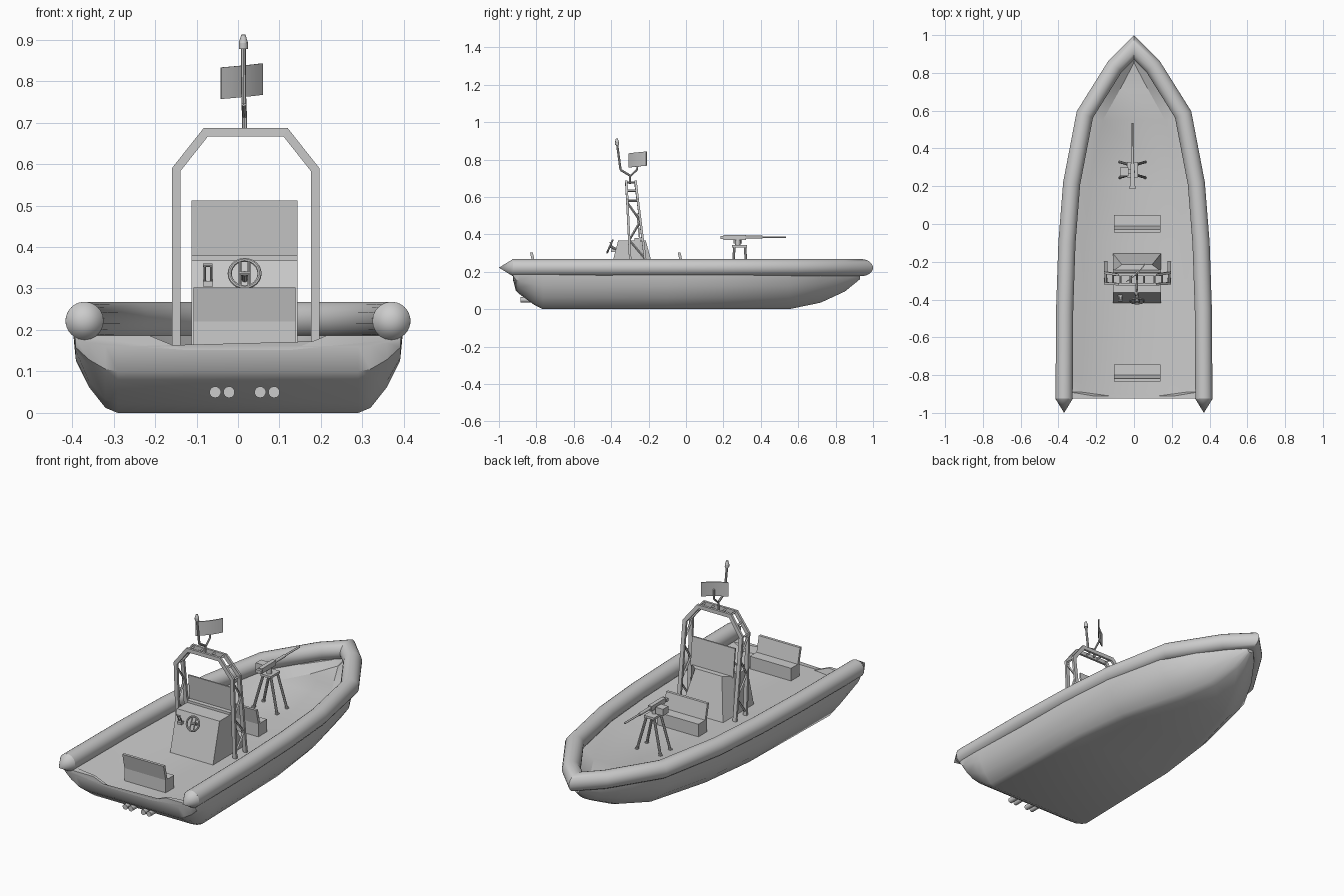
import bpy, bmesh, math
from mathutils import Vector, Matrix

if "Cube" in bpy.data.objects:
    bpy.data.objects.remove(bpy.data.objects["Cube"])

grey = bpy.data.materials.new("plain_grey")
grey.use_nodes = True
GREY = (0.6, 0.6, 0.6, 1)
grey.diffuse_color = GREY
grey.node_tree.nodes["Principled BSDF"].inputs["Base Color"].default_value = GREY

CX = 0.016      # centreline of the fittings
DECK = 0.152
RAIL = 0.187


def finish(name, bm, smooth=None):
    bmesh.ops.remove_doubles(bm, verts=bm.verts, dist=0.0001)
    bmesh.ops.recalc_face_normals(bm, faces=bm.faces)
    me = bpy.data.meshes.new(name)
    bm.to_mesh(me)
    bm.free()
    me.materials.append(grey)
    ob = bpy.data.objects.new(name, me)
    bpy.context.collection.objects.link(ob)
    if smooth:
        bpy.ops.object.select_all(action='DESELECT')
        ob.select_set(True)
        bpy.context.view_layer.objects.active = ob
        bpy.ops.object.shade_smooth_by_angle(angle=math.radians(smooth))
    return ob


def loft(bm, rings, caps=True):
    rows = [[bm.verts.new(p) for p in ring] for ring in rings]
    n = len(rows[0])
    for a, b in zip(rows, rows[1:]):
        for i in range(n):
            j = (i + 1) % n
            bm.faces.new((a[i], a[j], b[j], b[i]))
    if caps:
        bm.faces.new(rows[0])
        bm.faces.new(rows[-1])


def sweep(bm, path, ref, ru, rv, n):
    """Mitred sweep of an n-sided section; ru lies across ref, rv along it."""
    path = [Vector(p) for p in path]
    ref = Vector(ref)
    rings = []
    for i, p in enumerate(path):
        t0 = (p - path[max(i - 1, 0)]).normalized()
        t1 = (path[min(i + 1, len(path) - 1)] - p).normalized()
        t = (t0 + t1).normalized()
        side = t.cross(ref).normalized()
        c = max(t.dot(t1 if t1.length else t0), 0.3)
        ring = []
        for k in range(n):
            a = 2 * math.pi * (k + 0.5) / n
            ring.append(p + side * (ru * math.cos(a) / c) + ref * (rv * math.sin(a)))
        rings.append(ring)
    loft(bm, rings)


def rod(bm, p, q, r, n=8, r2=None):
    p, q = Vector(p), Vector(q)
    rot = (q - p).to_track_quat('Z', 'Y').to_matrix().to_4x4()
    bmesh.ops.create_cone(bm, cap_ends=True, segments=n, radius1=r,
                          radius2=r if r2 is None else r2, depth=(q - p).length,
                          matrix=Matrix.Translation((p + q) / 2) @ rot)


def rods(name, segs, r, n=8):
    bm = bmesh.new()
    for p, q in segs:
        rod(bm, p, q, r, n)
    return finish(name, bm, 40 if n > 4 else None)


def box(bm, x, y, z):
    m = Matrix.Translation((sum(x) / 2, sum(y) / 2, sum(z) / 2))
    bmesh.ops.create_cube(bm, size=1, matrix=m @ Matrix.Diagonal((x[1] - x[0], y[1] - y[0], z[1] - z[0], 1)))


def extrude_x(bm, profile, x0, x1):
    loft(bm, [[(x, y, z) for y, z in profile] for x in (x0, x1)])


# Hull with recessed deck: y, rail half width, bottom half width, bottom height
stations = [(-.925, .397, .29, .16), (-.91, .397, .29, .1), (-.89, .397, .29, .08),
            (-.81, .397, .29, .022), (-.765, .396, .29, 0), (-.1, .38, .275, 0),
            (.215, .355, .23, 0), (.55, .285, .13, 0), (.72, .19, .06, .035),
            (.85, .095, .02, .095), (.93, .02, .005, .16)]
rings = []
for y, w, b, zb in stations:
    h = RAIL - zb
    half = [(b + fx * (w - b), zb + fz * h) for fx, fz in
            ((0, 0), (.28, .065), (.65, .33), (.95, .67), (1, 1))]
    if y < -.9:     # raised stern lip with a central dip
        half += [(.215, RAIL), (.13, DECK)]
    else:
        half += [(max(w - .06, .004), RAIL), (max(w - .12, .002), min(DECK + max(0, y - .8) * .2, RAIL))]
    rings.append([(x, y, z) for x, z in half] + [(-x, y, z) for x, z in reversed(half)])
bm = bmesh.new()
loft(bm, rings)
finish("hull", bm, 32)

# Inflatable collar, mitred at the bow, with pointed ends
side = [(.37, -.925), (.367, -.45), (.355, -.1), (.33, .215), (.26, .58), (.1, .835)]
path = [(x, y, .222) for x, y in side] + [(0, .935, .222)] + [(-x, y, .222) for x, y in reversed(side)]
bm = bmesh.new()
sweep(bm, path, (0, 0, 1), .046, .046, 20)
for s in (-1, 1):
    rod(bm, (s * .37, -.925, .222), (s * .37, -1, .222), .046, 20, 0)
finish("collar_tube", bm, 35)

# Exhaust pipes under the stern
rods("exhaust_pipes", [((CX + dx, -.885, .05), (CX + dx, -.76, .05))
                       for dx in (-.071, -.0375, .0375, .071)], .014, 14)

# Bench seats with leaning backs
for name, y in (("aft_seat", -.815), ("forward_seat", -.025)):
    bm = bmesh.new()
    box(bm, (CX - .123, CX + .123), (y, y + .072), (DECK - .005, .22))
    extrude_x(bm, [(y, .22), (y + .015, .22), (y - .004, .302), (y - .019, .302)], CX - .123, CX + .123)
    finish(name, bm)

# Helm console with a faceted forward face
W = .128
levels = [[(-W, -.42), (W, -.42), (W, -.24), (W, -.155), (-W, -.155), (-W, -.24)],
          [(-W, -.363), (W, -.363), (W, -.25), (.08, -.215), (-.08, -.215), (-W, -.25)]]
bm = bmesh.new()
loft(bm, [[(CX + x, y, z) for x, y in lv] for lv, z in zip(levels, (DECK - .005, .367))])
finish("console", bm)
bm = bmesh.new()
extrude_x(bm, [(-.25, .36), (-.242, .36), (-.258, .512), (-.266, .512)], CX - W, CX + W)
box(bm, (CX - W, CX + W), (-.275, -.245), (.36, .38))
finish("windscreen", bm)

# Steering wheel
axis = Vector((0, -.08, .035)).normalized()
centre = Vector((CX, -.407, .336))
up = axis.cross(Vector((1, 0, 0))).normalized()
if up.z < 0:
    up = -up
right = Vector((1, 0, 0))
bm = bmesh.new()
rings = []
for i in range(25):
    a = 2 * math.pi * i / 24
    d = right * math.cos(a) + up * math.sin(a)
    rings.append([centre + d * (.036 + .005 * math.cos(b)) + axis * .005 * math.sin(b)
                  for b in (math.pi * k / 4 for k in range(8))])
loft(bm, rings, caps=False)
for s in (-1, 1):
    rod(bm, centre + right * s * .011 - up * .033, centre + right * s * .011 + up * .033, .0035)
rod(bm, centre - right * .012, centre + right * .012, .005)
rod(bm, centre, centre - axis * .06, .007)
finish("steering_wheel", bm, 40)

# Throttle levers beside the wheel
bm = bmesh.new()
box(bm, (-.085, -.06), (-.4, -.37), (.305, .318))
for x in (-.08, -.065):
    rod(bm, (x, -.385, .315), (x, -.405, .355), .003)
rod(bm, (-.084, -.405, .356), (-.061, -.405, .356), .004)
finish("throttle", bm, 40)

# Radar arch: two hoops joined by lattice bars
AX = .0185
front_y = lambda z: -.185 - .125 * z
rear_y = lambda z: -.285 - .05 * z
half = [(.168, DECK - .005), (.168, .586), (.096, .677)]
outline = [(AX + x, z) for x, z in half] + [(AX - x, z) for x, z in reversed(half)]
bm = bmesh.new()
for fy in (front_y, rear_y):
    sweep(bm, [(x, fy(z), z) for x, z in outline], (0, 1, 0), .0145, .009, 4)
finish("arch_hoops", bm)
segs = []
levels = (.17, .27, .37, .47, .57)
for s in (-1, 1):
    x = AX + s * .168
    for i, (a, b) in enumerate(zip(levels, levels[1:])):
        fa, fb = (front_y, rear_y) if i % 2 else (rear_y, front_y)
        segs.append(((x, fa(a), a), (x, fb(b), b)))
    for x, z in ((x, .58), (AX + s * .13, .633), (AX + s * .09, .677), (AX + s * .035, .677)):
        segs.append(((x, front_y(z), z), (x, rear_y(z), z)))
rods("arch_lattice", segs, .006, 4)

# Mast, masthead lamp and flat antenna panel
bm = bmesh.new()
mast = [(CX, -.3, .67), (CX, -.3, .715), (.014, -.35, .745), (.013, -.368, .88)]
for p, q in zip(mast, mast[1:]):
    rod(bm, p, q, .006)
rod(bm, (CX, -.3, .71), (CX, -.262, .745), .005)
rod(bm, (CX, -.262, .745), (.012, -.255, .80), .005)
rod(bm, (.013, -.368, .878), (.013, -.369, .893), .011, 12)
rod(bm, (.013, -.369, .893), (.013, -.37, .912), .011, 12, .005)
finish("mast", bm, 40)
bm = bmesh.new()
rings = []
for i in range(7):
    t = i / 3 - 1
    mid = Vector((.009 + .05 * t, -.258 + .047 * t, .8 + .005 * t))
    mid += Vector((-.7, .7, 0)) * .008 * (t * t - 1)
    out = Vector((.7, -.7, 0)) * .0025
    rings.append([mid + out * s + Vector((0, 0, .038 * v)) for s, v in ((-1, -1), (1, -1), (1, 1), (-1, 1))])
loft(bm, rings)
finish("antenna_panel", bm, 30)

# Bow pedestal and deck gun
GX = -.008
GY = .287
legs = [((GX + sx * .022, GY + sy * .028, .335), (GX + sx * .07, GY + sy * .042, DECK - .003))
        for sx in (-1, 1) for sy in (-1, 1)]
bm = bmesh.new()
for p, q in legs:
    rod(bm, p, q, .007)
    rod(bm, q, Vector(q) + Vector((0, 0, .008)), .011)
box(bm, (GX - .03, GX + .03), (GY - .04, GY + .04), (.33, .342))
rod(bm, (GX, GY - .01, .34), (GX, GY - .01, .372), .014, 10)
finish("gun_pedestal", bm, 40)
bm = bmesh.new()
box(bm, (GX - .011, GX + .011), (.2, .32), (.37, .397))
box(bm, (GX - .016, GX + .016), (.185, .2), (.375, .392))
box(bm, (GX - .065, GX - .02), (.255, .3), (.352, .388))
box(bm, (GX - .025, GX), (.265, .29), (.366, .376))
rod(bm, (GX, .31, .385), (GX, .41, .385), .008, 10)
rod(bm, (GX, .4, .385), (GX, .535, .385), .005, 10)
finish("deck_gun", bm, 40)
